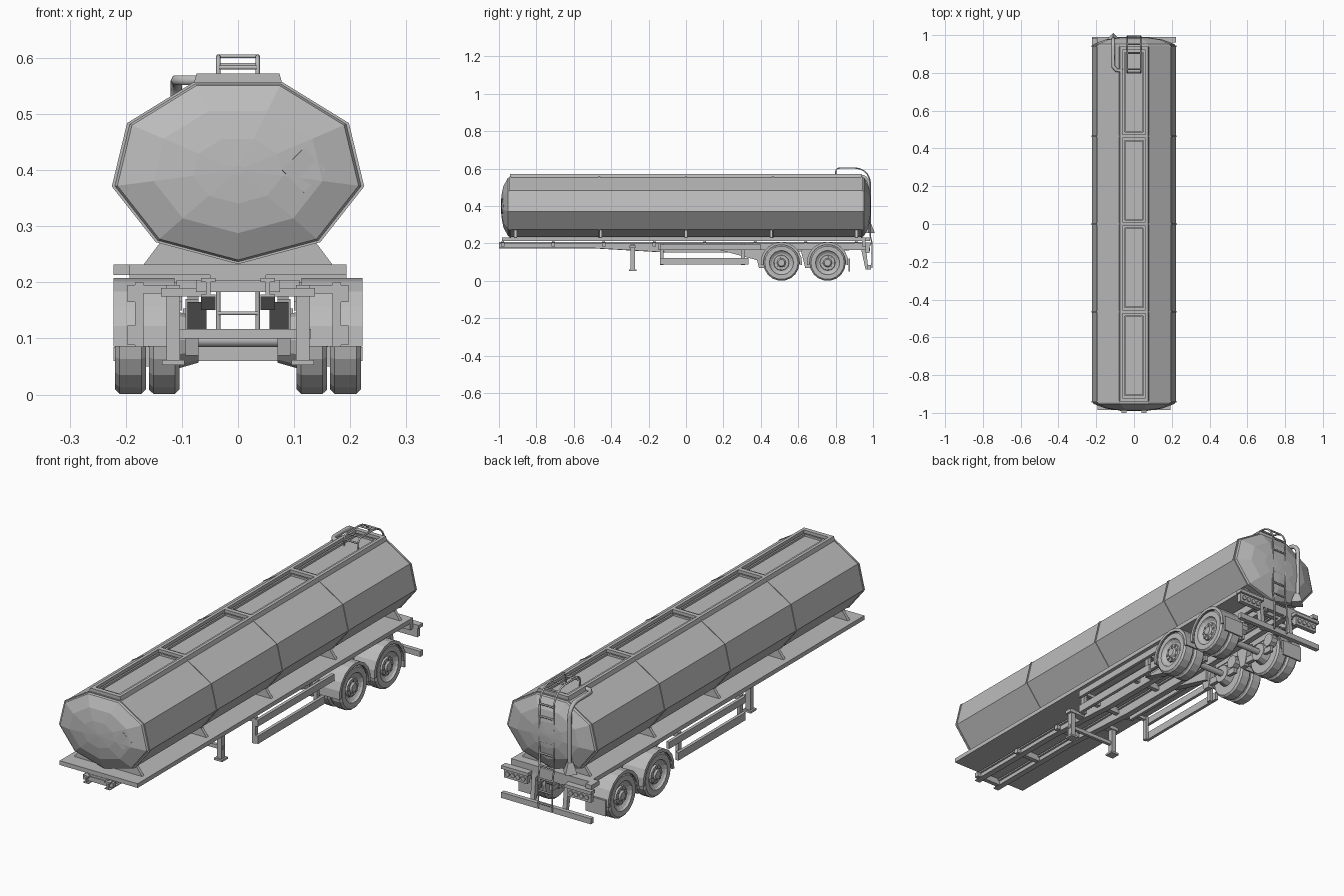
import bpy, bmesh, math
from mathutils import Matrix

if "Cube" in bpy.data.objects:
    bpy.data.objects.remove(bpy.data.objects["Cube"])

# Main levels and stations
NOSE, TAIL = -1, 0.96
DECK_TOP, DECK_LOW, RAIL_TOP = 0.232, 0.213, 0.208
DECK_HALF, FULL_HALF = 0.193, 0.222
TANK_HALF, TANK_END, DOME = 0.225, 0.94, 0.05
TANK_RISE, TANK_MID = 0.165, 0.4
ROOF, WALK_TOP, WALK_HALF = 0.55, 0.572, 0.06
BAY = 0.465
AXLES = (0.51, 0.757)
TYRE, TYRE_WIDTH, RIM, BEVEL = 0.097, 0.055, 0.065, 0.008
FENDER, SKIN, THIN = 0.111, 0.007, 0.004
LADDER_HALF, LADDER_BACK, HOOP_TOP = 0.035, 0.985, 0.603
PIPE_X = -0.11

grey = bpy.data.materials.new("metal_grey")
grey.use_nodes = True
grey.diffuse_color = (0.5, 0.5, 0.5, 1)
grey.node_tree.nodes["Principled BSDF"].inputs["Base Color"].default_value = grey.diffuse_color


def add_object(name, data):
    data.materials.append(grey)
    ob = bpy.data.objects.new(name, data)
    bpy.context.scene.collection.objects.link(ob)
    return ob


def finish(name, bm):
    bmesh.ops.recalc_face_normals(bm, faces=bm.faces)
    mesh = bpy.data.meshes.new(name)
    bm.to_mesh(mesh)
    bm.free()
    return add_object(name, mesh)


def loft(name, rings):
    """Skin a list of equal-length rings and cap both ends."""
    bm = bmesh.new()
    loops = [[bm.verts.new(p) for p in ring] for ring in rings]
    for a, b in zip(loops, loops[1:]):
        for i in range(len(a)):
            bm.faces.new((a[i - 1], a[i], b[i], b[i - 1]))
    bm.faces.new(loops[0])
    bm.faces.new(loops[-1])
    return finish(name, bm)


def box(name, x, y, z):
    corners = [(y[0], z[0]), (y[1], z[0]), (y[1], z[1]), (y[0], z[1])]
    return side_prism(name, x, corners)


def side_prism(name, x_range, outline):
    return loft(name, [[(x, y, z) for y, z in outline] for x in x_range])


def cross_prism(name, y_range, outline):
    return loft(name, [[(x, y, z) for x, z in outline] for y in y_range])


def arc(y, z, radius, start, end, steps):
    angles = [math.radians(start + (end - start) * i / steps) for i in range(steps + 1)]
    return [(y + radius * math.cos(a), z + radius * math.sin(a)) for a in angles]


def lathe(name, y, z, profile, sides=18):
    """Turn (x, radius) pairs around an axle line."""
    return loft(name, [[(x, *p) for p in arc(y, z, r, 0, 360, sides)[:-1]] for x, r in profile])


def tube(name, points, radius=THIN):
    curve = bpy.data.curves.new(name, "CURVE")
    curve.dimensions = "3D"
    curve.bevel_depth = radius
    curve.bevel_resolution = 1
    curve.use_fill_caps = True
    spline = curve.splines.new("POLY")
    spline.points.add(len(points) - 1)
    for target, point in zip(spline.points, points):
        target.co = (*point, 1)
    return add_object(name, curve)


def mirror(ob):
    ob.modifiers.new("Mirror", "MIRROR")


def around(centre, half):
    return (centre - half, centre + half)


# Tank: stretched nine-sided barrel with elliptical domes
def section(y, scale):
    ring = arc(0, 0, scale, -90, 270, 9)[:-1]
    return [(u * TANK_HALF, y, TANK_MID + v * TANK_RISE) for u, v in ring]


dome = [(s, TANK_END + DOME * math.sqrt(1 - s * s)) for s in (0.05, 0.36, 0.68, 0.97, 1)]
loft("tank", [section(-y, s) for s, y in dome] + [section(y, s) for s, y in reversed(dome)])
for y in (-BAY, 0, BAY, -TANK_END, TANK_END):
    loft("tank_band", [section(edge, 1.015) for edge in around(y, THIN)])

# Hazard placard on the front dome
bm = bmesh.new()
bmesh.ops.create_cube(bm, size=1, matrix=Matrix.Translation((0.117, -0.977, TANK_MID))
                      @ Matrix.Rotation(0.18, 4, "Z") @ Matrix.Rotation(math.pi / 4, 4, "Y")
                      @ Matrix.Diagonal((0.056, BEVEL, 0.056, 1)))
finish("placard", bm)

# Roof walkway: sloped walls, dividers and recessed tray frames
mirror(cross_prism("walkway_wall", (-TANK_END, TANK_END),
                   [(0.08, ROOF), (0.074, WALK_TOP), (WALK_HALF, WALK_TOP), (WALK_HALF, ROOF)]))
for i in range(-2, 3):
    box("walkway_divider", around(0, WALK_HALF), around(i * BAY, 0.01), (ROOF, WALK_TOP))
for i in range(-2, 2):
    centre, reach = BAY * (i + 0.5), BAY * 0.45
    tray_height = (ROOF, ROOF + 2 * SKIN)
    mirror(box("tray_side", around(0.048, THIN), around(centre, reach), tray_height))
    for y in around(centre, reach):
        box("tray_end", around(0, 0.048), around(y, THIN), tray_height)

# Deck and tank saddles
box("deck", around(0, DECK_HALF), (NOSE + 0.015, TAIL), (DECK_LOW, DECK_TOP))
for i in range(-2, 3):
    cross_prism("saddle", around(i * BAY * 0.98, SKIN),
                [(-0.168, DECK_TOP), (0.168, DECK_TOP), (0.138, 0.272), (0, 0.24), (-0.138, 0.272)])

# Chassis rails with flanges, outer rails and cross members
belly = [(NOSE, 0.178), (-0.5, 0.178), (-0.1, 0.155), (0.4, 0.155), (TAIL, 0.17)]
mirror(side_prism("chassis_rail", around(0.053, THIN), belly + [(TAIL, RAIL_TOP), (NOSE, RAIL_TOP)]))
flange = around(0.053, 0.013)
mirror(box("rail_top_flange", flange, (NOSE, TAIL), (RAIL_TOP - SKIN, RAIL_TOP)))
mirror(side_prism("rail_bottom_flange", flange, belly + [(y, z - THIN) for y, z in reversed(belly)]))
mirror(box("outer_rail", around(0.107, SKIN), (-0.15, TAIL), (0.165, 0.2)))
for i in range(8):
    y = NOSE + 0.02 + i * 0.27
    reach = 0.075 if y < -0.2 else 0.11
    box("cross_member", around(0, reach), around(y, 0.01), (0.183, RAIL_TOP - THIN))
    box("deck_mount", around(0, 0.05), around(y, SKIN), (RAIL_TOP - SKIN, DECK_LOW))

# Landing gear
gear_y, gear_x = -0.285, 0.115
mirror(box("landing_leg", around(gear_x, 0.012), around(gear_y, 0.012), (0.06, 0.195)))
mirror(box("landing_foot", around(gear_x, 0.02), around(gear_y, 0.02), (0.053, 0.062)))
mirror(box("landing_bracket", (0.05, 0.137), around(gear_y, 0.016), (0.175, 0.19)))
box("landing_crossbar", (-gear_x, 0.13), around(gear_y, SKIN), (0.1, 0.117))

# Side guards
guard_start, guard_end = -0.14, 0.335
mirror(box("guard_lower_rail", around(0.19, SKIN), (guard_start, guard_end), (0.088, 0.123)))
mirror(box("guard_upper_rail", around(0.19, SKIN), (guard_start, 0.4), (0.165, 0.195)))
for y in (guard_start + 0.01, guard_end - 0.03):
    mirror(box("guard_post", around(0.176, BEVEL), around(y, 0.01), (0.085, 0.2)))
    mirror(box("guard_bracket", (0.11, 0.18), around(y, BEVEL), (0.18, 0.195)))

# Wheels, axles, fenders and suspension
for y in AXLES:
    tube("axle", [(-0.16, y, TYRE), (0.16, y, TYRE)], 0.014)
    for inner in (0.104, 0.164):
        outer = inner + TYRE_WIDTH
        mirror(lathe("tyre", y, TYRE, [
            (inner, TYRE - BEVEL), (inner + BEVEL, TYRE), (outer - BEVEL, TYRE), (outer, TYRE - BEVEL),
            (outer, RIM), (outer - BEVEL, RIM - THIN), (outer - 2 * BEVEL, RIM - 2 * BEVEL)]))
    face = outer - 2 * BEVEL
    mirror(lathe("hub", y, TYRE, [(face, 0.042), (face + BEVEL, 0.04), (face + BEVEL, 0.024), (outer, 0.018)], 12))
    for nut_y, nut_z in arc(y, TYRE, 0.032, 0, 315, 7):
        mirror(lathe("wheel_nut", nut_y, nut_z, [(face, 0.006), (outer - THIN, 0.005)], 6))
    mirror(lathe("brake_drum", y, TYRE, [(0.07, 0.04), (0.105, 0.05)], 12))

    # Fender shell with an outer lip
    top = arc(y, TYRE, FENDER, -6, 186, 10)
    for name, x_range, depth in (("fender", (0.113, FULL_HALF), SKIN),
                                 ("fender_lip", (FULL_HALF - SKIN, FULL_HALF), 2 * SKIN)):
        mirror(side_prism(name, x_range, top + arc(y, TYRE, FENDER - depth, 186, -6, 10)))
    hang = y - 0.105
    mirror(side_prism("spring_hanger", around(0.082, 0.012),
                      [(hang - 0.04, 0.17), (hang + 0.04, 0.17), (hang + 0.015, 0.07), (hang - 0.015, 0.07)]))
    mirror(side_prism("trailing_arm", around(0.082, BEVEL),
                      [(hang, 0.08), (hang, 0.11), (y + 0.08, 0.095), (y + 0.08, 0.07)]))
    mirror(lathe("air_spring", y + 0.07, 0.125, [(0.068, 0.03), (0.098, 0.03)], 10))
mirror(side_prism("rail_gusset", (0.056, 0.09), [(0.18, 0.165), (0.42, 0.165), (0.42, 0.1)]))
mirror(box("mud_flap", (0.115, FULL_HALF - SKIN), around(0.872, THIN), (0.05, 0.12)))

# Rear end: beam, light boxes, posts and underrun bar
box("underrun_bar", around(0, FULL_HALF), around(0.98, 0.01), (0.06, 0.085))
box("rear_beam", around(0, DECK_HALF), around(0.95, 0.01), (0.183, DECK_LOW))
mirror(box("light_shelf", (0.09, FULL_HALF), (TAIL, 0.99), (0.19, 0.205)))
mirror(box("light_box", (0.1, FULL_HALF - SKIN), (TAIL, 0.98), (0.15, 0.19)))
for side in (-1, 1):
    for i in range(4):
        x = side * (0.118 + 0.026 * i)
        tube("lamp", [(x, TAIL, 0.17), (x, LADDER_BACK, 0.17)], 0.011)
mirror(side_prism("underrun_post", around(0.08, 0.01), [(0.93, 0.2), (TAIL, 0.2), (0.975, 0.06), (TAIL, 0.06)]))
box("side_marker", (-FULL_HALF, -DECK_HALF), (0.93, LADDER_BACK), (DECK_LOW, DECK_TOP))

# Ladder with hooped grab rails
bend = 0.08
hoop = arc(LADDER_BACK - bend, HOOP_TOP - bend, bend, 90, 0, 5)
grip = arc(0.82, HOOP_TOP - 0.02, 0.02, 180, 90, 3)
foot = [(LADDER_BACK, 0.24), (0.995, 0.2), (0.995, 0.07)]
for x in around(0, LADDER_HALF):
    tube("ladder_rail", [(x, 0.8, ROOF)] + [(x, y, z) for y, z in grip + hoop + foot])
steps = [(LADDER_BACK + BEVEL * (i < 3), 0.09 + 0.055 * i) for i in range(9)]
for y, z in steps + [grip[0], grip[-1], hoop[0], hoop[2]]:
    tube("ladder_rung", [(x, y, z) for x in around(0, LADDER_HALF)])

# Vent pipe from the walkway over the rear dome into a funnel
pipe_bend = arc(0.93, 0.51, 0.05, 90, 0, 4)
tube("vent_pipe", [(-WALK_HALF, 0.81, 0.56), (PIPE_X + 0.015, 0.815, 0.56), (PIPE_X, 0.835, 0.56)]
     + [(PIPE_X, y, z) for y, z in pipe_bend] + [(PIPE_X, 0.98, 0.3)], 0.01)
bm = bmesh.new()
bmesh.ops.create_cone(bm, cap_ends=True, segments=4, radius1=0.035, radius2=0.015, depth=0.05,
                      matrix=Matrix.Translation((PIPE_X, 0.975, 0.28)))
finish("funnel", bm)
